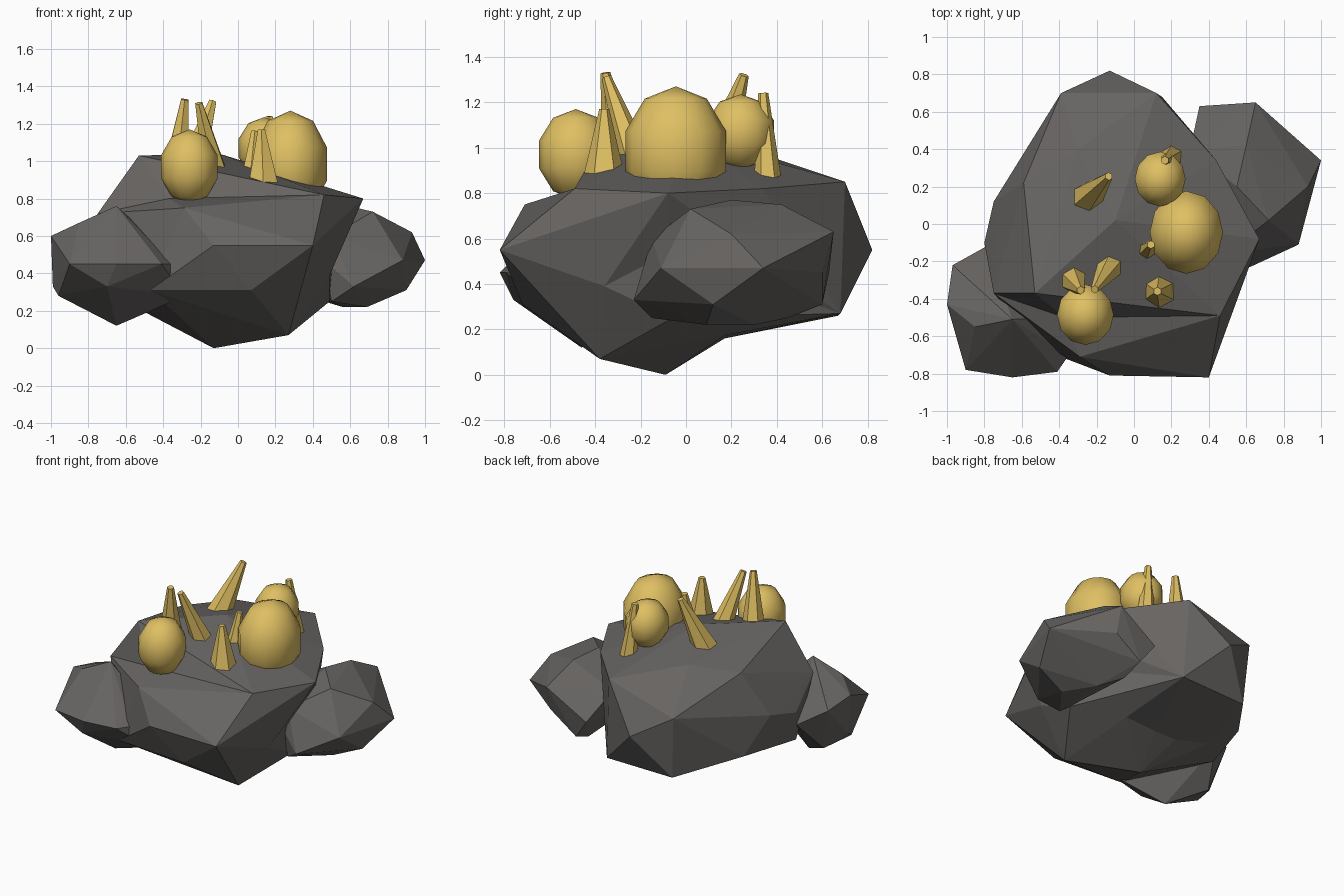
import bpy, bmesh
from mathutils import Vector

if "Cube" in bpy.data.objects:
    bpy.data.objects.remove(bpy.data.objects["Cube"])


def material(name, rgb):
    m = bpy.data.materials.new(name)
    m.diffuse_color = (*rgb, 1)
    m.use_nodes = True
    m.node_tree.nodes["Principled BSDF"].inputs["Base Color"].default_value = m.diffuse_color
    return m


STONE = material("dark stone", (0.135, 0.128, 0.122))
GOLD = material("gold", (0.74, 0.525, 0.125))


def finish(bm, name, mat, smooth=False):
    bmesh.ops.recalc_face_normals(bm, faces=bm.faces)
    for f in bm.faces:
        f.smooth = smooth
    me = bpy.data.meshes.new(name)
    bm.to_mesh(me)
    bm.free()
    me.materials.append(mat)
    ob = bpy.data.objects.new(name, me)
    bpy.context.collection.objects.link(ob)
    return ob


def hull(corners):
    bm = bmesh.new()
    for c in corners:
        bm.verts.new(c)
    bmesh.ops.convex_hull(bm, input=bm.verts[:])
    loose = [v for v in bm.verts if not v.link_faces]
    bmesh.ops.delete(bm, geom=loose, context='VERTS')
    return bm


def dent(bm, point):
    """Split the edge whose middle is nearest and pull it to the point."""
    point = Vector(point)
    mid = lambda e: (e.verts[0].co + e.verts[1].co) / 2
    edge = min(bm.edges, key=lambda e: (mid(e) - point).length)
    res = bmesh.ops.subdivide_edges(bm, edges=[edge], cuts=1)
    new = [g for g in res["geom_inner"] if isinstance(g, bmesh.types.BMVert)][0]
    bmesh.ops.triangulate(bm, faces=bm.faces[:])
    new.co = point


# Main boulder: hollows under the front nugget and on the right, raised rear underside
main = hull([
    (-.13, -.81, .55), (.40, -.82, .55), (.46, -.49, .82), (.67, -.08, .80),
    (-.53, -.37, 1.03), (-.10, .02, 1.04), (-.75, -.37, .72), (-.80, -.10, .55),
    (-.75, .12, .60), (-.59, .22, .90), (-.65, .28, .34), (-.48, .50, .62),
    (-.39, .70, .70), (.12, .70, .85), (-.13, .82, .55), (.44, .34, .82),
    (.15, .68, .27), (-.36, .67, .26), (-.78, -.13, .34), (-.13, -.09, 0),
    (.27, -.38, .07), (.07, -.72, .31), (-.47, -.68, .31), (.49, -.36, .39),
    (-.30, .40, .95), (-.29, -.71, .75), (.49, -.06, .25)])
dent(main, (-.37, -.50, .80))
dent(main, (.52, -.07, .54))
bmesh.ops.bisect_plane(main, geom=main.verts[:] + main.edges[:] + main.faces[:],
                       plane_co=(0, .17, 0), plane_no=(0, 1, 0))
bmesh.ops.triangulate(main, faces=main.faces[:])
for v in main.verts:
    if abs(v.co.y - .17) < 1e-3:
        v.co.z = max(v.co.z, .16)
finish(main, "main_boulder", STONE)

# Smaller boulders
finish(hull([
    (-1, -.43, .60), (-.97, -.22, .56), (-.99, -.42, .33), (-.79, -.12, .45),
    (-.90, -.78, .45), (-.65, -.82, .45), (-.41, -.79, .45), (-.35, -.70, .45),
    (-.65, -.51, .76), (-.85, -.55, .67), (-.45, -.50, .58), (-.65, -.46, .12),
    (-.28, -.60, .28), (-.70, -.76, .33), (-.96, -.50, .28), (-.88, -.30, .24)]),
    "left_boulder", STONE)
finish(hull([
    (1, .34, .47), (.93, .20, .62), (.72, .02, .73), (.55, .20, .77),
    (.60, .42, .75), (.65, .65, .63), (.35, .63, .45), (.45, .60, .31),
    (.65, .60, .45), (.88, -.11, .47), (.62, -.23, .33), (.69, .09, .22),
    (.56, .30, .22), (.46, .45, .25), (.50, -.15, .60), (.90, .12, .31),
    (.50, -.15, .25), (.46, -.17, .47), (.30, .40, .60)]),
    "right_boulder", STONE)


# Rounded gold nuggets: coarse spheres of five rings
def nugget(name, centre, radii):
    bm = bmesh.new()
    bmesh.ops.create_uvsphere(bm, u_segments=12, v_segments=5, radius=1)
    for v in bm.verts:
        v.co = Vector(centre) + Vector([a * b for a, b in zip(v.co, radii)])
    finish(bm, name, GOLD, True)


nugget("front_nugget", (-.26, -.485, .97), (.159, .170, .20))
nugget("large_nugget", (.28, -.045, .985), (.206, .233, .285))
nugget("back_nugget", (.14, .24, 1.07), (.143, .154, .165))


# Gold crystal spikes
def crystal(name, base, tip, r):
    base, tip = Vector(base), Vector(tip)
    axis = tip - base
    bm = bmesh.new()
    bmesh.ops.create_cone(bm, cap_ends=True, segments=6, radius1=r,
                          radius2=0.022, depth=axis.length)
    rot = Vector((0, 0, 1)).rotation_difference(axis).to_matrix()
    for v in bm.verts:
        v.co = rot @ v.co + (base + tip) / 2
    finish(bm, name, GOLD)


spikes = [  # base, tip, base radius
    ((-.33, -.29, .94), (-.285, -.355, 1.33), .08),
    ((-.13, -.23, .96), (-.21, -.35, 1.31), .07),
    ((-.25, .14, .96), (-.135, .255, 1.32), .085),
    ((.135, -.36, .88), (.125, -.36, 1.17), .09),
    ((.065, -.145, .92), (.09, -.11, 1.16), .05),
    ((.20, .36, .86), (.165, .34, 1.24), .06)]
for i, (b, t, r) in enumerate(spikes):
    crystal(f"crystal_{i + 1}", b, t, r)
